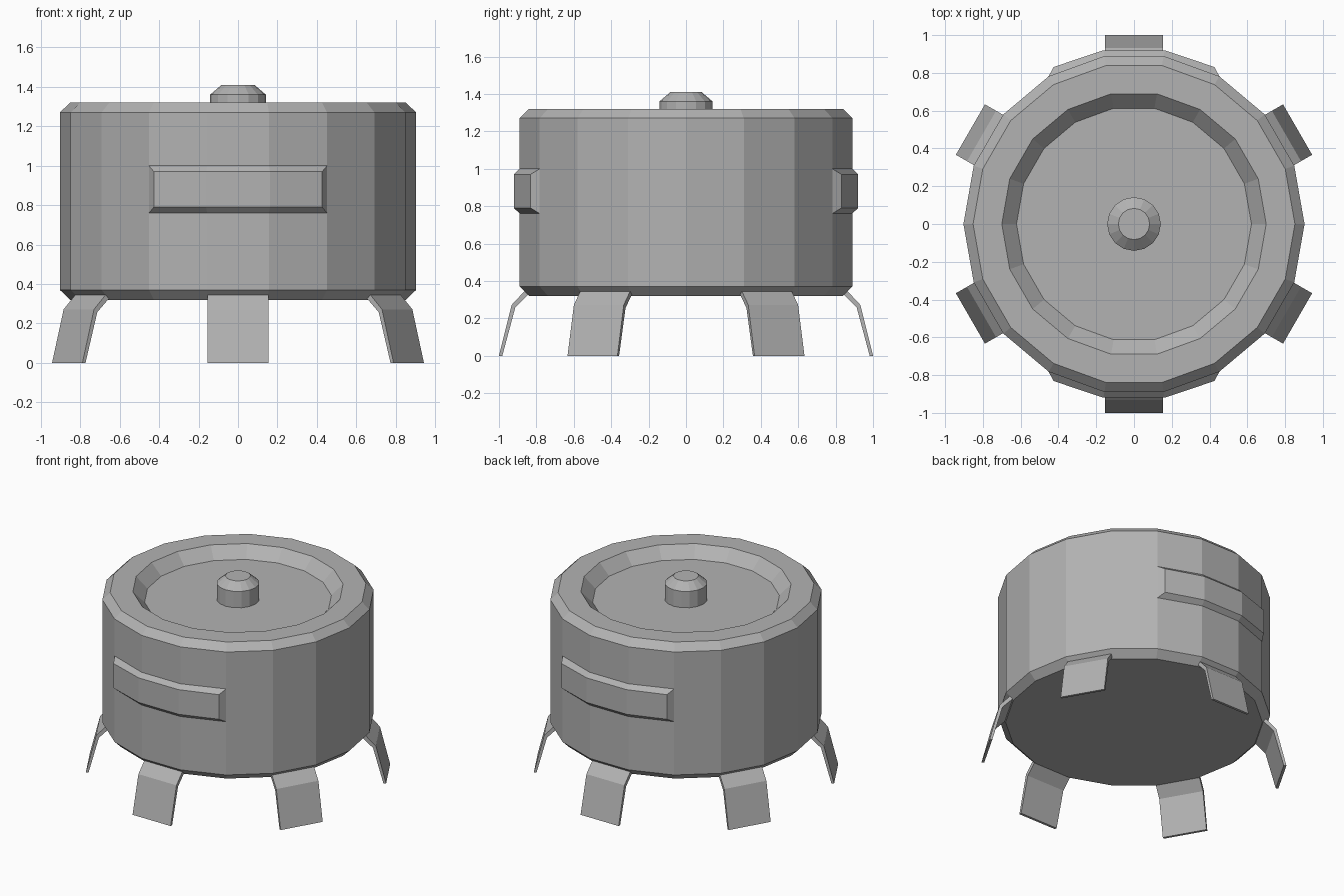
import bpy
import bmesh
from math import sin, cos, radians, pi

if "Cube" in bpy.data.objects:
    bpy.data.objects.remove(bpy.data.objects["Cube"])

# Mid-dark grey shared by every part
GREY = bpy.data.materials.new("dark_grey")
GREY.diffuse_color = (0.45, 0.45, 0.45, 1.0)
GREY.use_nodes = True
GREY.node_tree.nodes["Principled BSDF"].inputs["Base Color"].default_value = GREY.diffuse_color


def make(name, verts, faces):
    me = bpy.data.meshes.new(name)
    me.from_pydata(verts, [], faces)
    me.materials.append(GREY)
    me.update()
    ob = bpy.data.objects.new(name, me)
    bpy.context.collection.objects.link(ob)
    return ob


def lathe(name, profile, n):
    """Revolve (radius, z) points from bottom to top, capping both ends."""
    verts = [(r * cos(2 * pi * i / n), r * sin(2 * pi * i / n), z)
             for r, z in profile for i in range(n)]
    faces = [(k * n + i, k * n + (i + 1) % n, (k + 1) * n + (i + 1) % n, (k + 1) * n + i)
             for k in range(len(profile) - 1) for i in range(n)]
    faces.append(tuple(reversed(range(n))))
    faces.append(tuple(range(len(verts) - n, len(verts))))
    return make(name, verts, faces)


# Drum body with bevelled rims and a sunken top
lathe("drum_body", [(0.852, 0.32), (0.903, 0.37), (0.903, 1.27), (0.852, 1.32),
                    (0.70, 1.32), (0.622, 1.24)], 18)

# Centre button in the recess
lathe("top_button", [(0.142, 1.235), (0.142, 1.36), (0.083, 1.41)], 16)


# Raised bevelled bands on front and back, following three body facets
def band(name, facing):
    verts = []
    for r, z, spread in ((0.903, 0.76, 30), (0.934, 0.79, 27.2),
                         (0.934, 0.97, 27.2), (0.903, 1.0, 30)):
        for off in (-spread, -10, 10, spread):
            a = radians(facing + off)
            verts.append((r * cos(a), r * sin(a), z))
    faces = [(k * 4 + i, k * 4 + i + 1, k * 4 + i + 5, k * 4 + i + 4)
             for k in range(3) for i in range(3)]
    faces += [(0, 4, 8, 12), (15, 11, 7, 3)]
    make(name, verts, faces)


band("front_band", -90)
band("back_band", 90)

# Six bent plate legs, starting on the lower bevel
LEG = [(0.845, 0.326), (0.913, 0.257), (0.982, 0.0),
       (1.0, 0.0), (0.932, 0.272), (0.864, 0.345)]
for i in range(6):
    a = radians(30 + 60 * i)
    c, s = cos(a), sin(a)
    verts = [(r * c - w * s, r * s + w * c, z) for w in (-0.154, 0.154) for r, z in LEG]
    faces = [(k, (k + 1) % 6, (k + 1) % 6 + 6, k + 6) for k in range(6)]
    faces += [(4, 1, 0, 5), (3, 2, 1, 4), (11, 6, 7, 10), (10, 7, 8, 9)]
    leg = make(f"leg_{i + 1}", verts, faces)
    bm = bmesh.new()
    bm.from_mesh(leg.data)
    bmesh.ops.recalc_face_normals(bm, faces=bm.faces)
    bm.to_mesh(leg.data)
    bm.free()
